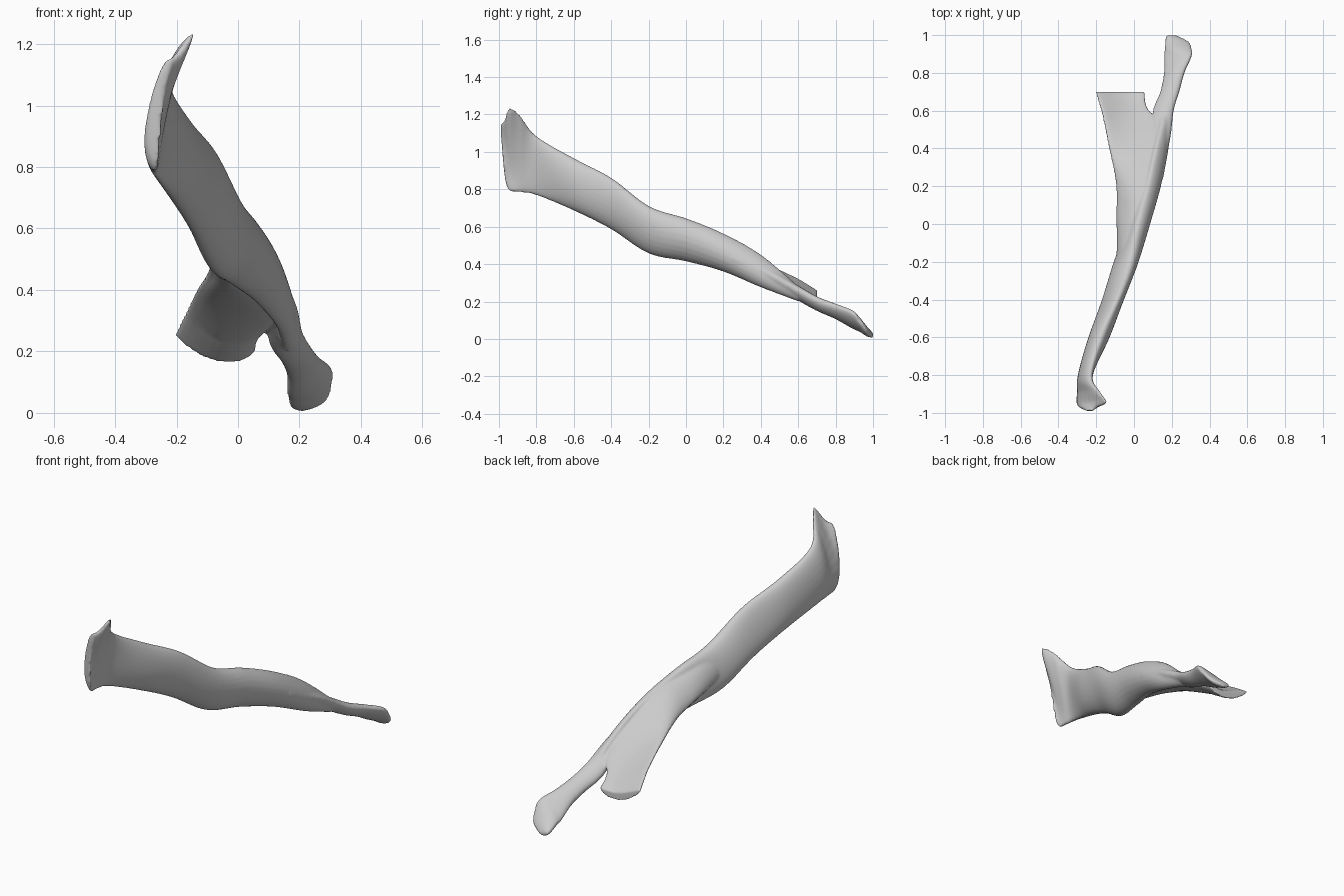
import bpy, bmesh, math

SIDES, STEPS = 28, 8

# Each section: y, then edge A (x,z), middle (x,z), edge B (x,z), thickness
trunk = [
    (-0.99, -.24, 1.10, -.235, 1.125, -.22, 1.15, .03),
    (-0.97, -.258, 0.87, -.262, 1.02, -.19, 1.17, .045),
    (-0.945, -.265, 0.795, -.268, 0.97, -.145, 1.235, .05),
    (-0.89, -.27, 0.785, -.265, 0.95, -.18, 1.20, .055),
    (-0.80, -.265, 0.768, -.26, 0.93, -.23, 1.085, .07),
    (-0.60, -.205, 0.687, -.185, 0.82, -.18, 0.967, .11),
    (-0.40, -.145, 0.588, -.11, 0.71, -.09, 0.862, .105),
    (-0.20, -.08, 0.46, -.04, 0.58, -.02, 0.712, .12),
    (0.00, -.025, 0.42, .03, 0.53, .01, 0.643, .11),
    (0.20, .05, 0.367, .10, 0.45, .065, 0.562, .085),
    (0.40, .125, 0.28, .15, 0.35, .11, 0.45, .065),
    (0.60, .15, 0.205, .165, 0.24, .16, 0.28, .06),
]
prong = [
    (0.25, .06, 0.47, .10, 0.45, .155, 0.42, .07),
    (0.45, .09, 0.35, .14, 0.34, .19, 0.35, .08),
    (0.60, .10, 0.235, .155, 0.245, .207, 0.27, .075),
    (0.70, .14, 0.17, .188, 0.188, .237, 0.215, .07),
    (0.80, .16, 0.12, .21, 0.145, .265, 0.18, .065),
    (0.89, .16, 0.07, .235, 0.10, .303, 0.148, .065),
    (0.93, .162, 0.055, .235, 0.075, .305, 0.10, .065),
    (0.965, .165, 0.04, .225, 0.042, .29, 0.05, .055),
    (1.00, .17, 0.03, .19, 0.018, .225, 0.01, .025),
]
branch = [
    (-0.25, -.085, 0.56, -.06, 0.62, -.035, 0.68, .05),
    (-0.10, -.085, 0.52, -.04, 0.59, .00, 0.645, .06),
    (0.05, -.09, 0.49, -.025, 0.55, .035, 0.60, .06),
    (0.20, -.092, 0.455, -.01, 0.505, .075, 0.54, .065),
    (0.40, -.132, 0.405, -.01, 0.385, .12, 0.425, .06),
    (0.55, -.162, 0.345, -.03, 0.285, .115, 0.305, .05),
    (0.62, -.18, 0.31, -.05, 0.24, .07, 0.25, .05),
    (0.70, -.205, 0.26, -.06, 0.187, .055, 0.205, .045),
]
web = [
    (-0.10, -.08, 0.51, -.05, 0.53, -.02, 0.55, .08),
    (0.00, -.08, 0.49, -.04, 0.51, .00, 0.52, .11),
    (0.20, -.085, 0.455, -.01, 0.455, .07, 0.42, .11),
    (0.40, -.125, 0.40, .00, 0.36, .13, 0.33, .075),
    (0.60, -.165, 0.32, -.05, 0.25, .075, 0.255, .04),
]


def smooth_rows(rows):
    """Interpolate the sections with a Catmull-Rom spline."""
    out = []
    for i in range(len(rows) - 1):
        p0, p1 = rows[max(i - 1, 0)], rows[i]
        p2, p3 = rows[i + 1], rows[min(i + 2, len(rows) - 1)]
        for s in range(STEPS):
            t = s / STEPS
            out.append([0.5 * (2 * b + (c - a) * t + (2 * a - 5 * b + 4 * c - d) * t * t
                               + (3 * b - a - 3 * c + d) * t ** 3)
                        for a, b, c, d in zip(p0, p1, p2, p3)])
    out.append(list(rows[-1]))
    return out


def loft(bm, rows):
    """Skin bent-ellipse sections into a closed strap."""
    rings = []
    for y, ax, az, mx, mz, bx, bz, th in smooth_rows(rows):
        ring = []
        for k in range(SIDES):
            ang = 2 * math.pi * k / SIDES
            u, w = math.cos(ang), math.sin(ang) * th / 2
            wa, wm, wb = u * (u - 1) / 2, 1 - u * u, u * (u + 1) / 2
            x = wa * ax + wm * mx + wb * bx
            z = wa * az + wm * mz + wb * bz
            dx = (u - .5) * ax - 2 * u * mx + (u + .5) * bx
            dz = (u - .5) * az - 2 * u * mz + (u + .5) * bz
            n = math.hypot(dx, dz) or 1
            ring.append(bm.verts.new((x - dz / n * w, y, z + dx / n * w)))
        rings.append(ring)
    for r, q in zip(rings, rings[1:]):
        for k in range(SIDES):
            j = (k + 1) % SIDES
            bm.faces.new((r[k], r[j], q[j], q[k]))
    bm.faces.new(rings[0])
    bm.faces.new(rings[-1])


# Forked strap: trunk, long prong, flared branch and the web filling the fork
bm = bmesh.new()
for part in (trunk, prong, branch, web):
    loft(bm, part)
bmesh.ops.recalc_face_normals(bm, faces=bm.faces)
mesh = bpy.data.meshes.new("forked_strap")
bm.to_mesh(mesh)
bm.free()
strap = bpy.data.objects.new("forked_strap", mesh)
bpy.context.collection.objects.link(strap)

# Fuse the parts into one skin and soften the joins
fuse = strap.modifiers.new("fuse", 'REMESH')
fuse.mode = 'VOXEL'
fuse.voxel_size = 0.007
fuse.use_smooth_shade = True
soft = strap.modifiers.new("soften", 'SMOOTH')
soft.factor = 0.5
soft.iterations = 6
